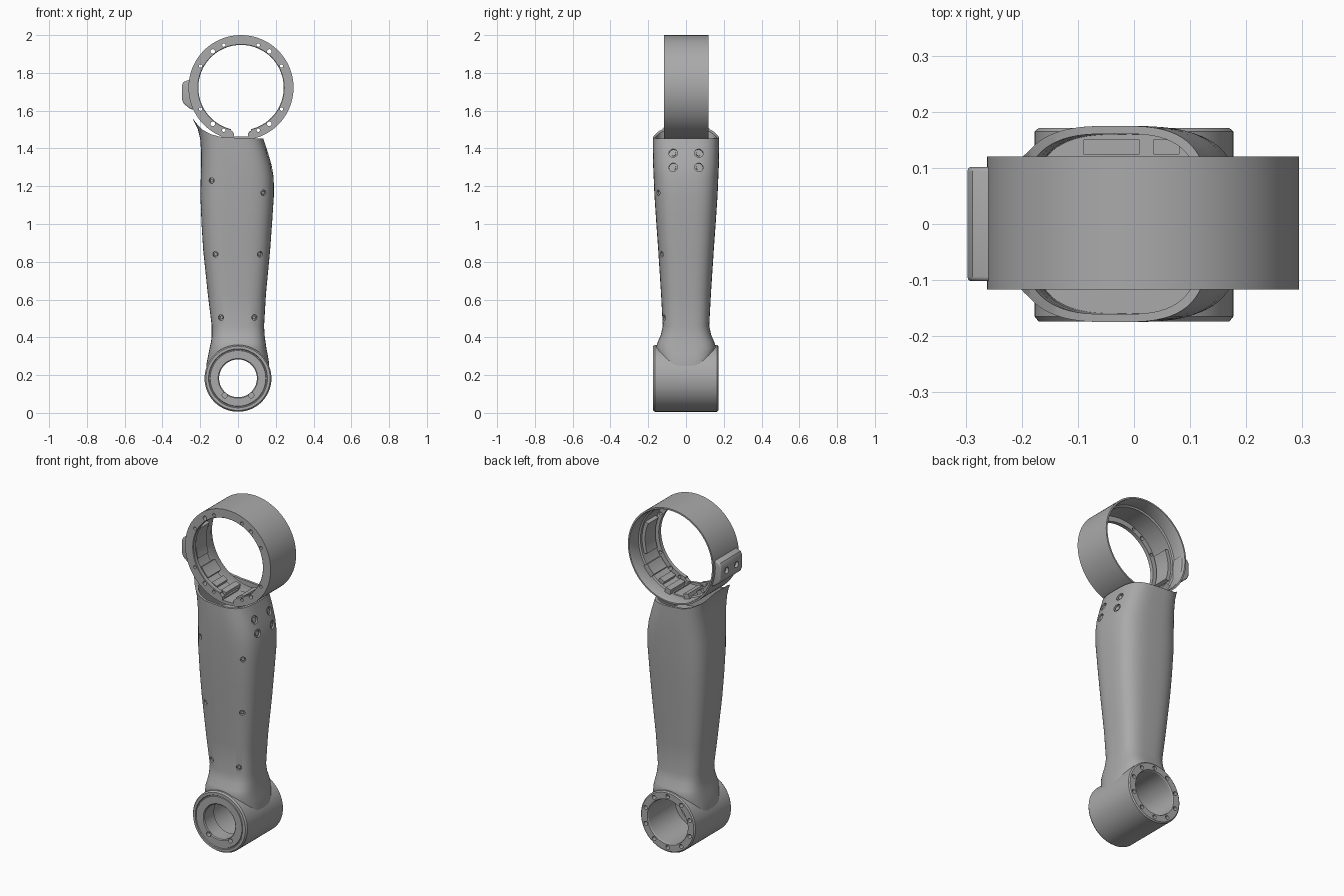
import bpy, bmesh
from math import cos, sin, pi, radians, copysign
from mathutils import Vector, Matrix
from mathutils.bvhtree import BVHTree

if "Cube" in bpy.data.objects:
    bpy.data.objects.remove(bpy.data.objects["Cube"])

GREY = (0.4, 0.4, 0.4, 1)
metal = bpy.data.materials.new("satin grey metal")
metal.use_nodes = True
metal.diffuse_color = GREY
metal.node_tree.nodes["Principled BSDF"].inputs["Base Color"].default_value = GREY


def finish(name, bm):
    bmesh.ops.recalc_face_normals(bm, faces=bm.faces)
    mesh = bpy.data.meshes.new(name)
    bm.to_mesh(mesh)
    bm.free()
    mesh.materials.append(metal)
    ob = bpy.data.objects.new(name, mesh)
    bpy.context.collection.objects.link(ob)
    return ob


def skin(name, loops, ring=False):
    """Bridge equal loops of points; cap the ends unless they close in a ring."""
    bm = bmesh.new()
    rows = [[bm.verts.new(p) for p in loop] for loop in loops]
    n = len(rows[0])
    for a, b in zip(rows, rows[1:] + rows[:1] if ring else rows[1:]):
        for i in range(n):
            j = (i + 1) % n
            bm.faces.new((a[i], a[j], b[j], b[i]))
    if not ring:
        bm.faces.new(rows[0])
        bm.faces.new(rows[-1])
    return finish(name, bm)


def lathe(name, profile, cx, cz, start=0, end=360, steps=128):
    """Turn a closed (radius, y) profile about a front-to-back axis."""
    full = end - start == 360
    count = steps if full else steps + 1
    angles = [radians(start + (end - start) * i / steps) for i in range(count)]
    return skin(name, [[(cx + r * cos(a), y, cz + r * sin(a)) for r, y in profile]
                       for a in angles], full)


def extrude(name, outline, y0, y1):
    return skin(name, [[(x, y, z) for x, z in outline] for y in (y0, y1)])


def cylinder(name, centre, axis, radius, depth, sides=24):
    bm = bmesh.new()
    turn = Vector(axis).to_track_quat('Z', 'Y').to_matrix().to_4x4()
    bmesh.ops.create_cone(bm, cap_ends=True, segments=sides, radius1=radius, radius2=radius,
                          depth=depth, matrix=Matrix.Translation(centre) @ turn)
    return finish(name, bm)


def apply(ob, mod):
    bpy.context.view_layer.objects.active = ob
    bpy.ops.object.modifier_apply(modifier=mod.name)


def cut(ob, cutter):
    mod = ob.modifiers.new("cut", 'BOOLEAN')
    mod.operation, mod.solver, mod.object = 'DIFFERENCE', 'EXACT', cutter
    apply(ob, mod)
    bpy.data.objects.remove(cutter)


# Arm sections: height, left edge, right edge, half depth
SECTIONS = [
    (.18, -.165, .165, .13), (.26, -.167, .165, .14), (.31, -.157, .157, .152),
    (.345, -.15, .15, .16), (.375, -.143, .146, .15), (.41, -.139, .141, .134),
    (.46, -.139, .138, .123), (.63, -.16, .148, .132), (.86, -.184, .17, .147),
    (1.0, -.193, .18, .157), (1.15, -.199, .19, .167), (1.245, -.197, .189, .171),
    (1.31, -.195, .178, .174), (1.38, -.195, .158, .175), (1.45, -.2, .135, .175),
    (1.5, -.212, .122, .174), (1.55, -.236, .11, .172), (1.62, -.27, .1, .17)]


def section(z, left, right, depth, inset=0):
    c, a, b = (left + right) / 2, (right - left) / 2 - inset, depth - inset
    power = 2 / 3.2
    bow = lambda t: copysign(abs(t) ** power, t)
    return [(c + a * bow(cos(t)), b * bow(sin(t)), z)
            for t in (2 * pi * i / 72 for i in range(72))]


HUB_Z = .183
RING_X, RING_Z = .016, 1.722

arm = skin("arm_shell", [section(*s) for s in SECTIONS])
tree = BVHTree.FromPolygons([v.co for v in arm.data.vertices],
                            [p.vertices for p in arm.data.polygons])

# Saddle cut along the top, hollow mouth and slots in its floor
cut(arm, extrude("saddle_cutter", [(-.3, 1.63), (-.233, 1.55), (-.21, 1.52), (-.185, 1.497),
                                   (-.14, 1.474), (-.095, 1.462), (0, 1.455), (.2, 1.452),
                                   (.2, 1.7), (-.3, 1.7)], -.3, .3))
mouth = [s for s in SECTIONS if s[0] > 1.3]
cut(arm, skin("mouth_cutter", [section(*s, inset=.014) for s in mouth]))
for x0, x1 in ((-.09, .01), (.035, .08)):
    cut(arm, extrude("slot_cutter", [(x0, 1.24), (x1, 1.24), (x1, 1.35), (x0, 1.35)], .125, .15))
cut(arm, cylinder("bore_cutter", (0, 0, HUB_Z), (0, 1, 0), .145, 1, 96))


def screw_hole(name, origin, direction, radius, depth):
    point, normal = tree.ray_cast(Vector(origin), Vector(direction))[:2]
    if normal.dot(Vector(direction)) > 0:
        normal = -normal
    cut(arm, cylinder("hole_cutter", point, normal, radius, depth * 2))
    cylinder(name, point - normal * depth * .75, normal, radius * .6, depth * .7, 16)


# Front cover screws and the four large side bolts
for x, z in ((-.14, 1.23), (.135, 1.165), (-.12, .84), (.117, .84), (-.09, .505), (.087, .505)):
    screw_hole("cover_screw", (x, -1, z), (0, 1, 0), .015, .014)
for y in (-.068, .068):
    for z in (1.3, 1.375):
        screw_hole("side_bolt", (1, y, z), (-1, 0, 0), .023, .012)

# Lower hub with narrow front bore and wide rear bore
hub = lathe("lower_hub", [(.17, -.174), (.156, -.174), (.153, -.169), (.149, -.169),
                          (.147, -.173), (.105, -.173), (.1, -.168), (.1, -.08),
                          (.128, -.08), (.128, .165), (.132, .171), (.17, .171),
                          (.177, .165), (.177, -.165)], 0, HUB_Z)
for x in (-.07, .07):
    cut(hub, cylinder("hole_cutter", (x, -.17, HUB_Z - .09), (0, 1, 0), .014, .05))
for i in range(10):
    a = 2 * pi * (i + .5) / 10
    cut(hub, cylinder("hole_cutter", (.15 * cos(a), .17, HUB_Z + .15 * sin(a)),
                      (0, 1, 0), .012, .05))

# Upper ring with a front flange, open at the bottom
ring = lathe("upper_ring", [(.278, -.117), (.278, .12), (.269, .12), (.265, .112),
                            (.265, .04), (.256, .035), (.256, -.092), (.226, -.092),
                            (.226, -.114), (.229, -.117)], RING_X, RING_Z)
cut(ring, extrude("notch_cutter", [(-.02, 1.462), (.053, 1.462), (.053, 1.48), (.07, 1.495),
                                   (.07, 1.56), (-.036, 1.56), (-.036, 1.495), (-.02, 1.48)],
                  -.2, .2))
for base, size in ((28, .009), (52, .012), (68, .009)):
    for a in (base, 180 - base, 180 + base, -base):
        t = radians(a)
        cut(ring, cylinder("hole_cutter", (RING_X + .243 * cos(t), -.11, RING_Z + .243 * sin(t)),
                           (0, 1, 0), size, .05))

# Raised pads on the inner wall, mirrored left and right
for start, end, y1 in ((154, 200), (212, 228), (236, 244), (252, 260)) and (
        (156, 200, .02), (212, 228, .05), (236, 244, .03), (252, 260, .06)):
    for a, b in ((start, end), (540 - end, 540 - start)):
        lathe("inner_pad", [(.268, -.075), (.236, -.075), (.236, y1), (.268, y1)],
              RING_X, RING_Z, a, b, 12)

# Side lug on the ring with two holes
lug = extrude("side_lug", [(-.245, 1.765), (-.263, 1.762), (-.288, 1.752), (-.297, 1.735),
                           (-.297, 1.66), (-.288, 1.638), (-.26, 1.615), (-.235, 1.602)],
              -.102, .102)
bevel = lug.modifiers.new("soft edges", 'BEVEL')
bevel.width, bevel.segments, bevel.limit_method = .008, 3, 'ANGLE'
bevel.angle_limit = radians(50)
apply(lug, bevel)
for y in (-.045, .045):
    cut(lug, cylinder("hole_cutter", (-.3, y, 1.695), (1, 0, 0), .018, .04))

# Smooth shading with crisp edges
for ob in bpy.context.scene.objects:
    ob.select_set(ob.type == 'MESH')
bpy.context.view_layer.objects.active = arm
bpy.ops.object.shade_smooth_by_angle(angle=radians(32))
